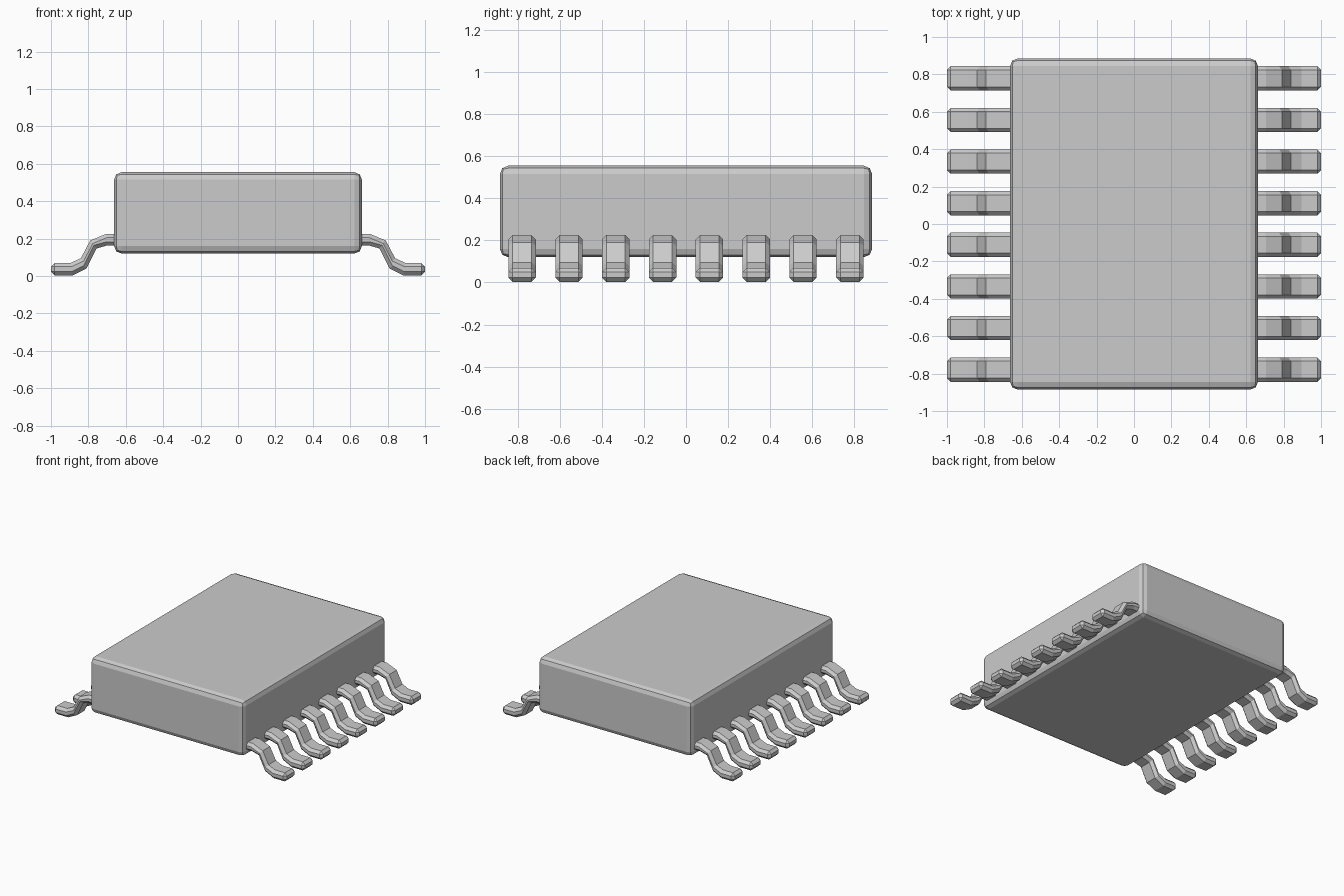
import bpy, bmesh

if "Cube" in bpy.data.objects:
    bpy.data.objects.remove(bpy.data.objects["Cube"])


def add_object(name, bm):
    bmesh.ops.recalc_face_normals(bm, faces=bm.faces)
    mesh = bpy.data.meshes.new(name)
    bm.to_mesh(mesh)
    bm.free()
    ob = bpy.data.objects.new(name, mesh)
    bpy.context.collection.objects.link(ob)
    return ob


def bevel(ob, width, segments):
    mod = ob.modifiers.new("bevel", 'BEVEL')
    mod.width, mod.segments = width, segments
    mod.limit_method = 'ANGLE'
    mod.angle_limit = 1.2  # leaves the lead bends as plain creases


# Package body: softened box
bm = bmesh.new()
bmesh.ops.create_cube(bm, size=1)
bmesh.ops.scale(bm, vec=(1.325, 1.77, 0.435), verts=bm.verts)
bmesh.ops.translate(bm, vec=(0, 0, 0.3375), verts=bm.verts)
bevel(add_object("package_body", bm), 0.04, 2)

# Gull-wing lead: bent side profile, extruded across its width
PITCH, COUNT, WIDTH = 0.2225, 8, 0.13
profile = [(0.60, 0.225), (0.705, 0.225), (0.79, 0.19), (0.84, 0.095),
           (0.895, 0.07), (1.0, 0.07),
           (1.0, 0.003), (0.885, 0.003), (0.81, 0.04), (0.757, 0.147),
           (0.70, 0.163), (0.60, 0.163)]
y0 = -PITCH * (COUNT - 1) / 2 - WIDTH / 2
bm = bmesh.new()
face = bm.faces.new([bm.verts.new((x, y0, z)) for x, z in profile])
ext = bmesh.ops.extrude_face_region(bm, geom=[face])["geom"]
bmesh.ops.translate(bm, vec=(0, WIDTH, 0),
                    verts=[v for v in ext if isinstance(v, bmesh.types.BMVert)])
leads = add_object("leads", bm)
bevel(leads, 0.02, 1)

# Row of leads, mirrored to the other side
row = leads.modifiers.new("row", 'ARRAY')
row.count = COUNT
row.use_relative_offset = False
row.use_constant_offset = True
row.constant_offset_displace = (0, PITCH, 0)
leads.modifiers.new("both_sides", 'MIRROR').use_axis[0] = True
